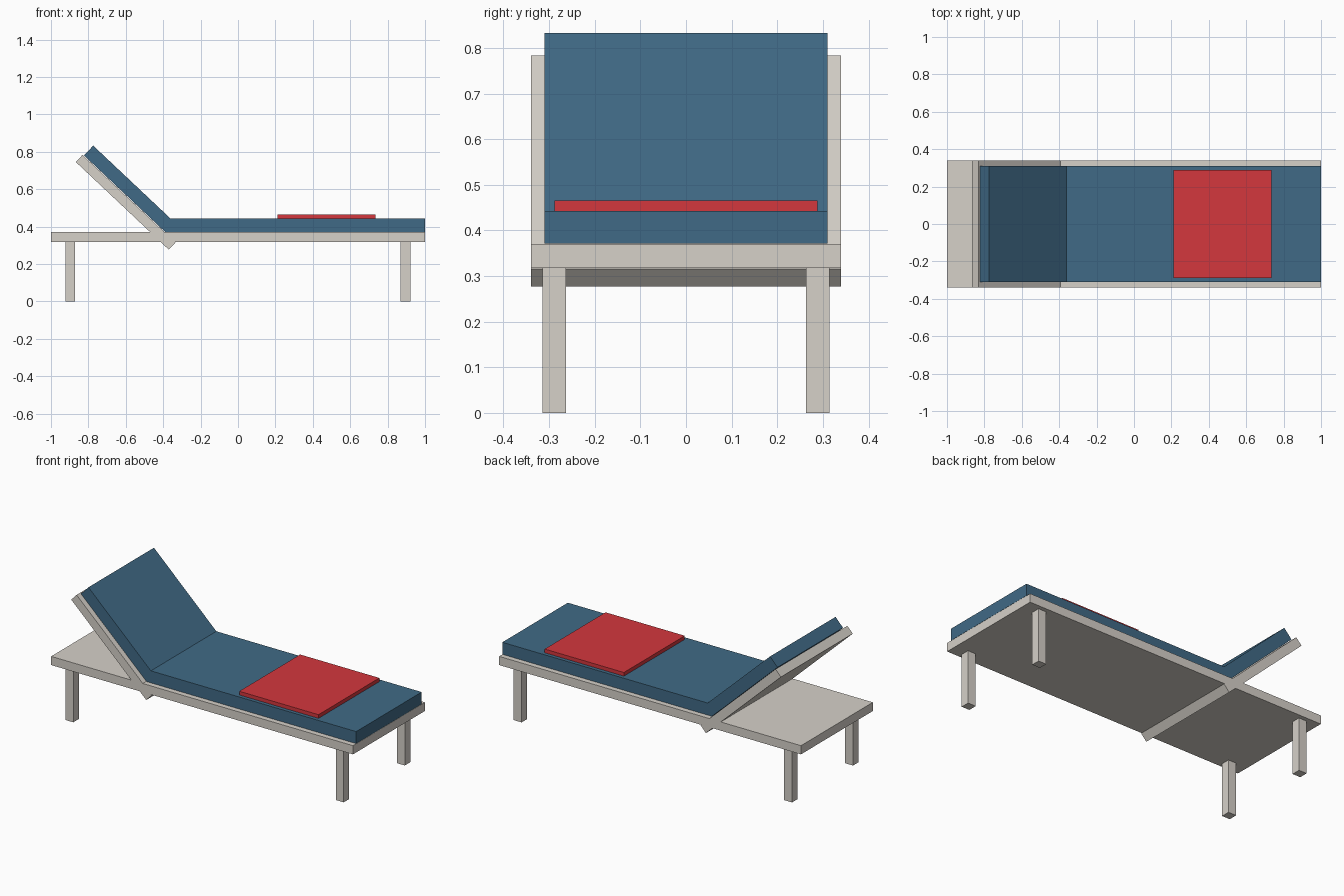
import bpy, bmesh, math
from mathutils import Vector

if "Cube" in bpy.data.objects:
    bpy.data.objects.remove(bpy.data.objects["Cube"])


def linear(c):
    c /= 255
    return c / 12.92 if c <= 0.04045 else ((c + 0.055) / 1.055) ** 2.4


def material(name, r, g, b):
    m = bpy.data.materials.new(name)
    m.diffuse_color = (linear(r), linear(g), linear(b), 1)
    m.use_nodes = True
    m.node_tree.nodes["Principled BSDF"].inputs["Base Color"].default_value = m.diffuse_color
    return m


beige = material("painted wood", 214, 209, 201)
blue = material("blue fabric", 64, 106, 134)
red = material("red towel cloth", 212, 55, 61)


def prism(name, profile, y0, y1, mat):
    """Extrude an (x, z) outline along y."""
    bm = bmesh.new()
    face = bm.faces.new([bm.verts.new((x, y0, z)) for x, z in profile])
    ext = bmesh.ops.extrude_face_region(bm, geom=[face])
    moved = [v for v in ext["geom"] if isinstance(v, bmesh.types.BMVert)]
    bmesh.ops.translate(bm, vec=(0, y1 - y0, 0), verts=moved)
    bmesh.ops.recalc_face_normals(bm, faces=bm.faces)
    mesh = bpy.data.meshes.new(name)
    bm.to_mesh(mesh)
    bm.free()
    mesh.materials.append(mat)
    obj = bpy.data.objects.new(name, mesh)
    bpy.context.collection.objects.link(obj)
    return obj


def box(name, x0, x1, y0, y1, z0, z1, mat):
    return prism(name, [(x0, z0), (x1, z0), (x1, z1), (x0, z1)], y0, y1, mat)


# Bed platform and four legs
box("platform", -1, 1, -0.34, 0.34, 0.318, 0.37, beige)
for end, x in (("head", -0.897), ("foot", 0.895)):
    for side, y in (("front", -0.289), ("back", 0.289)):
        box(f"{end}_{side}_leg", x - 0.026, x + 0.026, y - 0.026, y + 0.026,
            0, 0.318, beige)

# Tilted backrest board, passing through the platform
angle = math.radians(43.3)
along = Vector((-math.cos(angle), math.sin(angle)))
normal = Vector((math.sin(angle), math.cos(angle)))
low = Vector((-0.37, 0.277))
high = low + along * 0.683
prism("backrest_board",
      [low, low + normal * 0.052, high + normal * 0.052, high], -0.34, 0.34, beige)

# Folded mattress, mitred where the back meets the seat
hinge = Vector((-0.389, 0.371))
seat_top = 0.443
thick = seat_top - hinge.y
top_end = hinge + along * 0.597
fold = (hinge.x + thick * math.tan(angle / 2), seat_top)
prism("mattress",
      [hinge, (1, hinge.y), (1, seat_top), fold, top_end + normal * thick, top_end],
      -0.31, 0.31, blue)

# Folded towel on the seat
box("towel", 0.21, 0.735, -0.288, 0.288, seat_top, 0.465, red)
